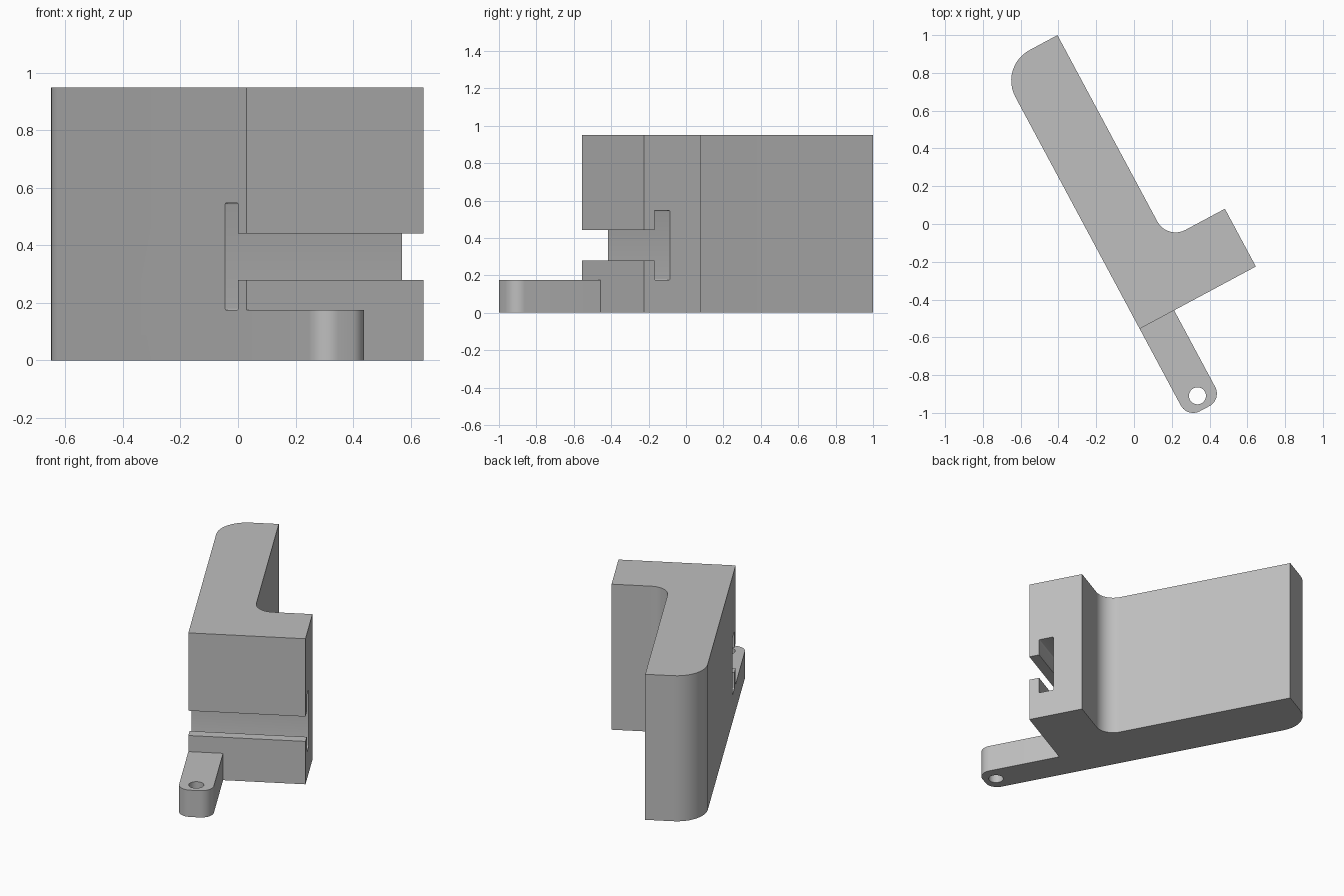
import bpy, bmesh
from math import pi, cos, sin, radians
from mathutils import Matrix, Vector

cube = bpy.data.objects.get("Cube")
if cube:
    bpy.data.objects.remove(cube, do_unlink=True)

grey = bpy.data.materials.new("plain grey")
grey.use_nodes = True
COLOUR = (0.52, 0.52, 0.52, 1)
grey.diffuse_color = COLOUR
grey.node_tree.nodes["Principled BSDF"].inputs["Base Color"].default_value = COLOUR

# Local frame: x along the foot, y along the wall, origin at their outer corner
PLACE = Matrix.Translation((0.03, -0.555, 0)) @ Matrix.Rotation(radians(28.2), 4, "Z")


def rounded(corners, steps=12):
    """Outline from (x, y, radius) corners, with right-angle corners filleted."""
    out = []
    for i, (x, y, r) in enumerate(corners):
        p = Vector((x, y))
        if r == 0:
            out.append(p)
            continue
        a = (Vector(corners[i - 1][:2]) - p).normalized() * r
        b = (Vector(corners[(i + 1) % len(corners)][:2]) - p).normalized() * r
        for k in range(steps + 1):
            t = k / steps * pi / 2
            out.append(p + a * (1 - sin(t)) + b * (1 - cos(t)))
    return out


def prism(name, outline, start, end, along_x=False):
    """Extrude an outline along z, or a (y, z) outline along x."""
    bm = bmesh.new()
    rings = []
    for d in (start, end):
        rings.append([bm.verts.new((d, p.x, p.y) if along_x else (p.x, p.y, d))
                      for p in outline])
    low, high = rings
    bm.faces.new(low)
    bm.faces.new(high)
    for i in range(len(low)):
        bm.faces.new((low[i - 1], low[i], high[i], high[i - 1]))
    bmesh.ops.recalc_face_normals(bm, faces=bm.faces)
    bm.transform(PLACE)
    mesh = bpy.data.meshes.new(name)
    bm.to_mesh(mesh)
    bm.free()
    mesh.materials.append(grey)
    obj = bpy.data.objects.new(name, mesh)
    bpy.context.collection.objects.link(obj)
    return obj


def cut_and_shade(obj, cutter):
    cutter.hide_render = True
    bpy.ops.object.select_all(action="DESELECT")
    bpy.context.view_layer.objects.active = obj
    obj.select_set(True)
    mod = obj.modifiers.new("cut", "BOOLEAN")
    mod.operation = "DIFFERENCE"
    mod.solver = "EXACT"
    mod.object = cutter
    bpy.ops.object.modifier_apply(modifier=mod.name)
    bpy.data.objects.remove(cutter, do_unlink=True)
    bpy.ops.object.shade_smooth_by_angle(angle=radians(30))


# L-shaped body: tall wall with a rounded end and a filleted foot
FOOT, DEPTH, WALL, LENGTH = 0.698, 0.347, 0.351, 1.576
body = prism("bracket_body", rounded([
    (0, 0, 0), (FOOT, 0, 0), (FOOT, DEPTH, 0),
    (WALL, DEPTH, 0.11), (WALL, LENGTH, 0), (0, LENGTH, 0.183)]), 0, 0.95)

# T-slot running the full width of the front face
slot = prism("slot_cutter", rounded([
    (-0.1, 0.28, 0), (0.064, 0.28, 0), (0.064, 0.175, 0.006), (0.158, 0.175, 0.006),
    (0.158, 0.548, 0.006), (0.064, 0.548, 0.006), (0.064, 0.442, 0), (-0.1, 0.442, 0)],
    steps=4), -0.2, 0.9, along_x=True)
cut_and_shade(body, slot)

# Low mounting tab with a rounded end and a screw hole
TAB, REACH = 0.207, -0.535
tab = prism("mounting_tab", rounded([
    (0, 0, 0), (0, REACH, 0.075), (TAB, REACH, 0.075), (TAB, 0, 0)]), 0, 0.175)
circle = [Vector((0.102 + 0.045 * cos(i * pi / 16), -0.457 + 0.045 * sin(i * pi / 16)))
          for i in range(32)]
cut_and_shade(tab, prism("hole_cutter", circle, -0.1, 0.3))
